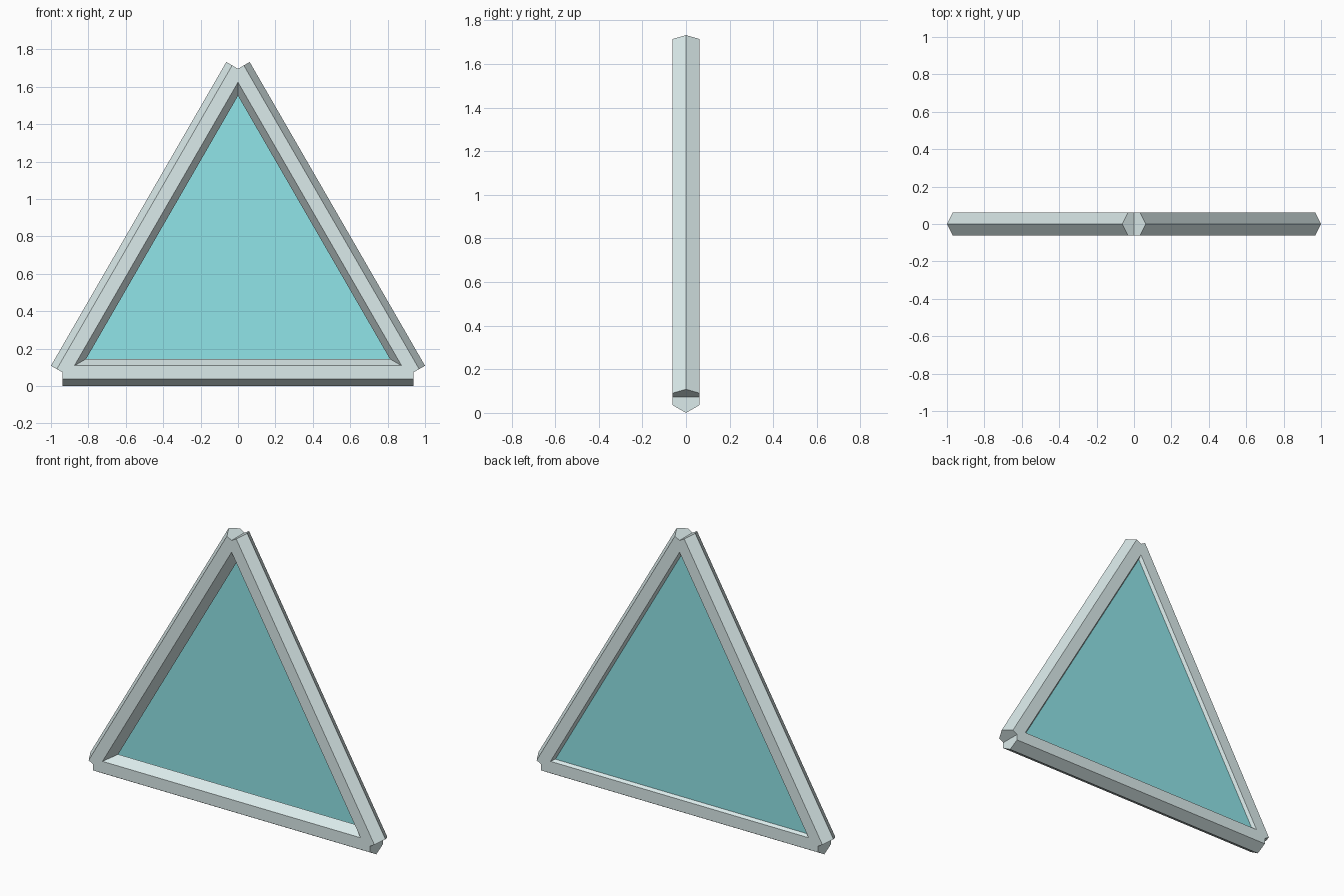
import bpy, bmesh
from math import sin, cos, pi, radians
from mathutils import Matrix, Vector

if "Cube" in bpy.data.objects:
    bpy.data.objects.remove(bpy.data.objects["Cube"])

HALF = 0.9375          # half length of a bar
R = 0.0722             # hexagon radius of a bar
C = 0.6134             # height of the triangle centre
AXIS = C - R           # distance from centre to a bar's axis


def material(name, colour):
    m = bpy.data.materials.new(name)
    m.diffuse_color = colour
    m.use_nodes = True
    m.node_tree.nodes["Principled BSDF"].inputs["Base Color"].default_value = m.diffuse_color
    return m


def add_object(name, bm, mat):
    me = bpy.data.meshes.new(name)
    bm.to_mesh(me)
    bm.free()
    me.materials.append(mat)
    ob = bpy.data.objects.new(name, me)
    bpy.context.collection.objects.link(ob)
    return ob


frame_mat = material("frame_pale", (0.71, 0.83, 0.83, 1))
pane_mat = material("pane_teal", (0.28, 0.78, 0.81, 1))

# Frame: three hexagonal bars turned about the triangle's centre
for i, name in enumerate(("bottom_bar", "right_bar", "left_bar")):
    bm = bmesh.new()
    bmesh.ops.create_cone(bm, cap_ends=True, segments=6,
                          radius1=R, radius2=R, depth=2 * HALF)
    # Corner of the hexagon points up and down once the bar lies along x
    if abs(max(v.co.x for v in bm.verts) - R) > 1e-4:
        bmesh.ops.rotate(bm, verts=bm.verts, matrix=Matrix.Rotation(pi / 6, 3, 'Z'))
    bmesh.ops.rotate(bm, verts=bm.verts, matrix=Matrix.Rotation(pi / 2, 3, 'Y'))
    bmesh.ops.translate(bm, verts=bm.verts, vec=(0, 0, -AXIS))
    bmesh.ops.rotate(bm, verts=bm.verts,
                     matrix=Matrix.Rotation(-i * 2 * pi / 3, 3, 'Y'))
    bmesh.ops.translate(bm, verts=bm.verts, vec=(0, 0, C))
    add_object(name, bm, frame_mat)

# Pane: triangular sheet set towards the back of the frame
bm = bmesh.new()
radius = 2 * (AXIS - 0.045)
corners = [bm.verts.new((radius * cos(radians(a)), 0.043, C + radius * sin(radians(a))))
           for a in (90, 210, 330)]
bm.faces.new(corners)
bm.normal_update()
add_object("pane", bm, pane_mat)
